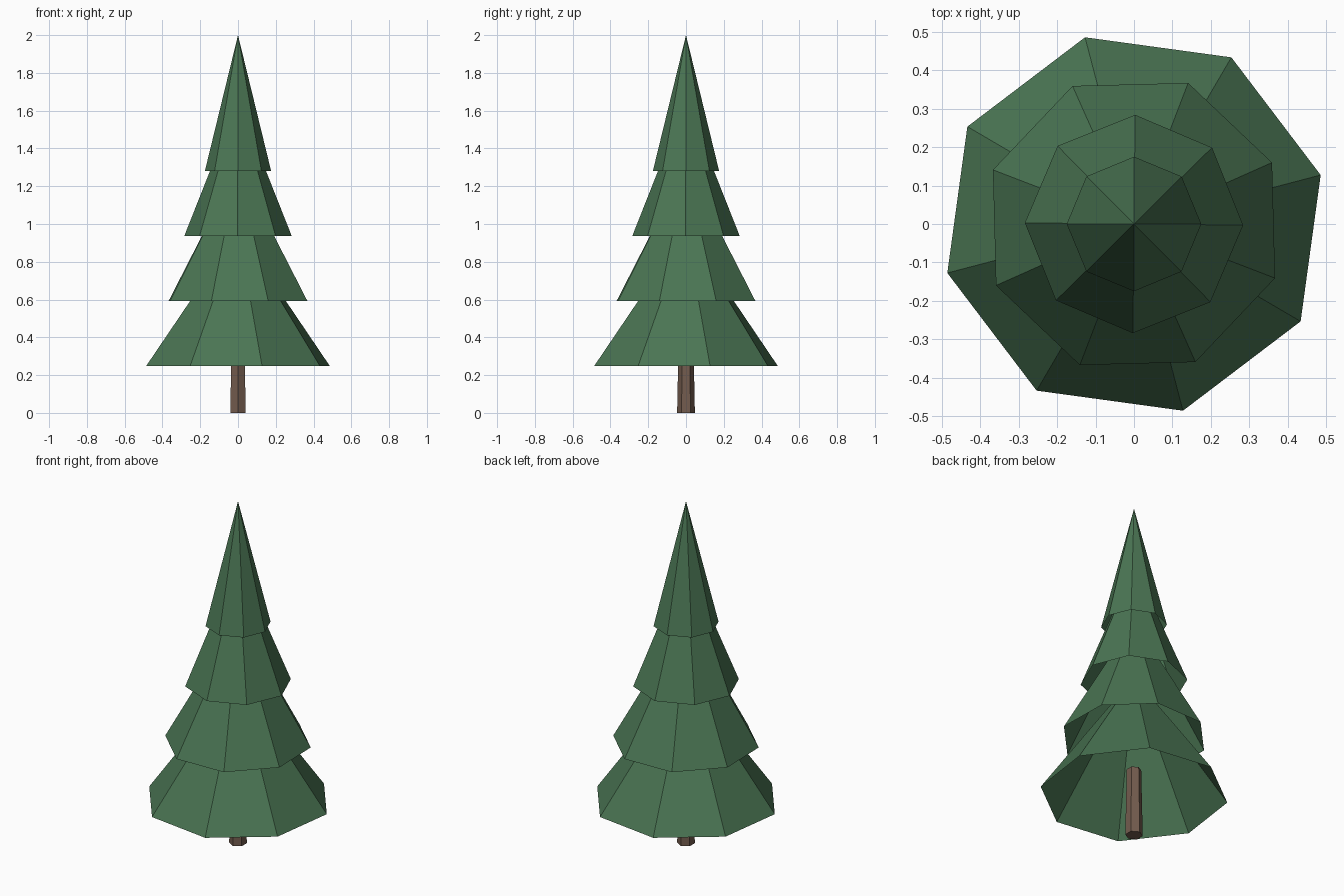
import bpy
import bmesh
from math import radians
from mathutils import Matrix

cube = bpy.data.objects.get("Cube")
if cube:
    bpy.data.objects.remove(cube, do_unlink=True)


def make_material(name, rgb):
    mat = bpy.data.materials.new(name)
    mat.use_nodes = True
    color = (*rgb, 1.0)
    mat.diffuse_color = color
    bsdf = next(n for n in mat.node_tree.nodes if n.type == 'BSDF_PRINCIPLED')
    bsdf.inputs["Base Color"].default_value = color
    return mat


def make_cone(name, sides, bottom, top, base, height, turn, capped, mat):
    """Flat-shaded cone standing on z = base, turned about the vertical axis."""
    bm = bmesh.new()
    place = Matrix.Translation((0, 0, base + height / 2)) @ Matrix.Rotation(radians(turn), 4, 'Z')
    bmesh.ops.create_cone(bm, cap_ends=capped, segments=sides, radius1=bottom,
                          radius2=top, depth=height, matrix=place)
    bmesh.ops.remove_doubles(bm, verts=bm.verts, dist=0.0001)
    mesh = bpy.data.meshes.new(name)
    bm.to_mesh(mesh)
    bm.free()
    mesh.materials.append(mat)
    obj = bpy.data.objects.new(name, mesh)
    bpy.context.collection.objects.link(obj)
    return obj


needle_green = make_material("needle green", (0.069, 0.178, 0.087))
bark_brown = make_material("bark brown", (0.171, 0.107, 0.076))

# Six-sided tapered trunk, ending inside the lowest tier
make_cone("trunk", 6, 0.047, 0.039, 0.0, 0.40, 0, True, bark_brown)

# Four hollow, open-bottomed foliage tiers, shrinking evenly and twisted
TIER_HEIGHT = 0.718
for i, turn in enumerate((14.7, 24.0, -0.6, 0.0)):
    make_cone(f"foliage_tier_{i + 1}", 8, 0.502 - 0.109 * i, 0.0,
              0.249 + 0.3443 * i, TIER_HEIGHT, turn, False, needle_green)
